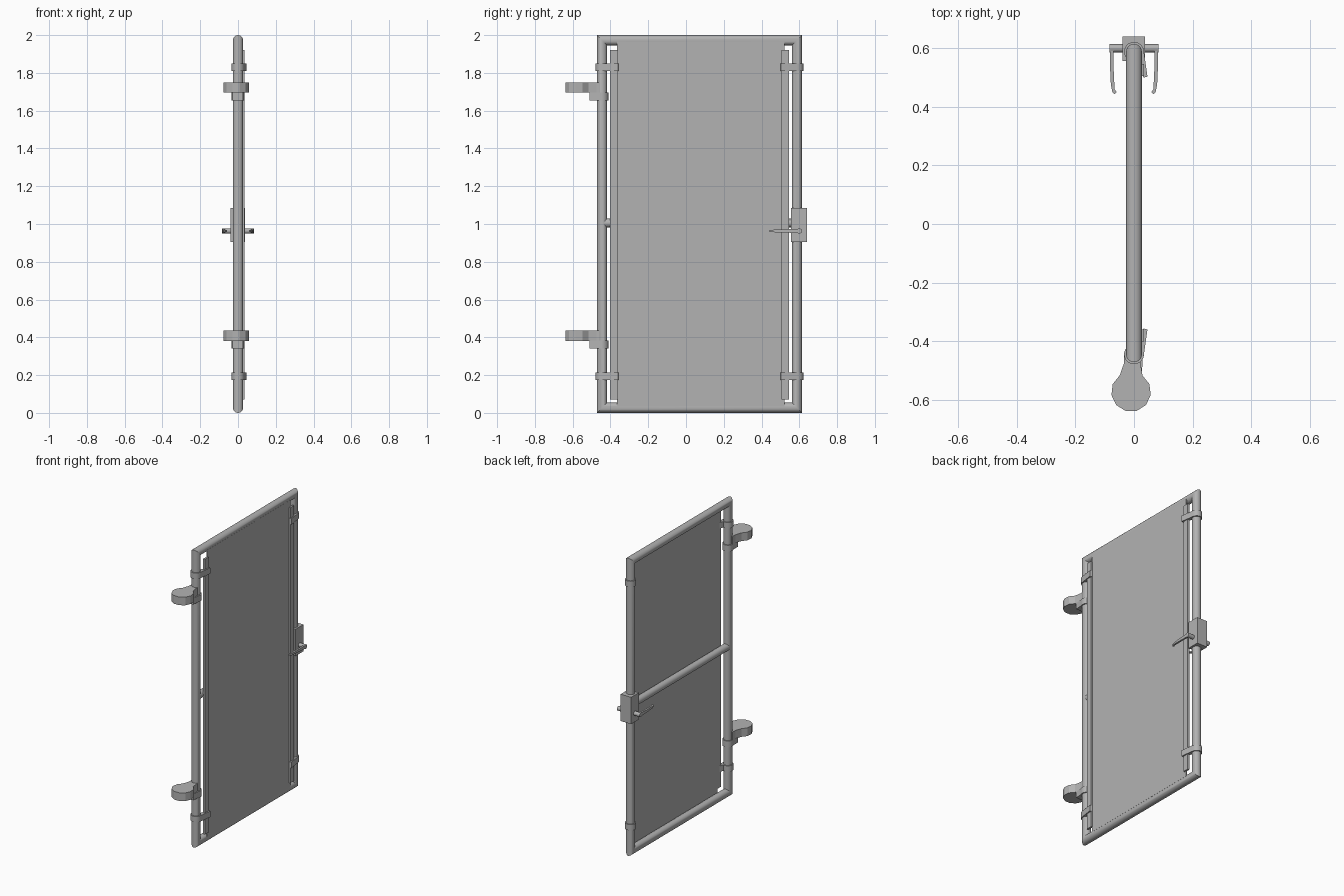
import bpy, bmesh, math
from math import cos, sin, radians, tau

if "Cube" in bpy.data.objects:
    bpy.data.objects.remove(bpy.data.objects["Cube"])

grey = bpy.data.materials.new("plain_grey")
grey.use_nodes = True
COLOUR = (0.45, 0.45, 0.45, 1)
grey.diffuse_color = COLOUR
grey.node_tree.nodes["Principled BSDF"].inputs["Base Color"].default_value = COLOUR

RADIUS = 0.027
HINGE_Y, LATCH_Y = -0.445, 0.588
TOP = 2 - RADIUS


def finish(name, bm, smooth=True):
    bmesh.ops.recalc_face_normals(bm, faces=bm.faces)
    mesh = bpy.data.meshes.new(name)
    bm.to_mesh(mesh)
    bm.free()
    mesh.materials.append(grey)
    obj = bpy.data.objects.new(name, mesh)
    bpy.context.collection.objects.link(obj)
    if smooth:
        bpy.ops.object.select_all(action="DESELECT")
        obj.select_set(True)
        bpy.context.view_layer.objects.active = obj
        bpy.ops.object.shade_smooth_by_angle(angle=radians(35))
    return obj


def loft(name, rings, closed=False, smooth=True):
    """Skin a list of equal point rings, capping the ends unless closed."""
    bm = bmesh.new()
    loops = [[bm.verts.new(p) for p in ring] for ring in rings]
    n = len(loops[0])
    pairs = list(zip(loops, loops[1:]))
    if closed:
        pairs.append((loops[-1], loops[0]))
    else:
        bm.faces.new(loops[0])
        bm.faces.new(loops[-1])
    for a, b in pairs:
        for i in range(n):
            j = (i + 1) % n
            bm.faces.new((a[i], a[j], b[j], b[i]))
    return finish(name, bm, smooth)


def prism(name, outline, z0, z1, smooth=True):
    return loft(name, [[(x, y, z) for x, y in outline] for z in (z0, z1)], smooth=smooth)


def box(name, x, y, z):
    outline = [(x[0], y[0]), (x[1], y[0]), (x[1], y[1]), (x[0], y[1])]
    return prism(name, outline, *z, smooth=False)


def arc(cx, cy, r, start, end, n, side=1):
    angles = [radians(start + (end - start) * i / n) for i in range(n + 1)]
    return [(cx + r * cos(a), cy + side * r * sin(a)) for a in angles]


# Mitred tubular frame
corners = [(HINGE_Y, RADIUS, -1, -1), (LATCH_Y, RADIUS, 1, -1),
           (LATCH_Y, TOP, 1, 1), (HINGE_Y, TOP, -1, 1)]
circle = [(RADIUS * cos(tau * i / 20), RADIUS * sin(tau * i / 20)) for i in range(20)]
loft("tube_frame", [[(b, y + sy * a, z + sz * a) for a, b in circle]
                    for y, z, sy, sz in corners], closed=True)

# Middle rail
loft("middle_rail", [[(a * 0.9, y, 1.005 + b * 0.9) for a, b in circle]
                     for y in (HINGE_Y, LATCH_Y)])

# Sheet, with narrower raised hems at both sides
box("sheet", (0.021, 0.0265), (-0.365, 0.522), (0.035, 1.965))
for label, y in (("hinge_side", (-0.402, -0.36)), ("latch_side", (0.505, 0.546))):
    box(label + "_hem", (0.022, 0.035), y, (0.07, 1.92))

# Straps that hold the hems to the posts
for label, post, side in (("hinge_side", HINGE_Y, 1), ("latch_side", LATCH_Y, -1)):
    outline = arc(0, post, 0.034, 0, -290, 14, side)
    outline += [(0.032, post + side * 0.088), (0.046, post + side * 0.085)]
    for level, z in (("lower", 0.195), ("upper", 1.83)):
        prism(f"{level}_{label}_strap", outline, z - 0.02, z + 0.02)

# Hinges: rounded lug with a neck, on a collar around the post
lug = arc(-0.01, -0.573, 0.068, 55, -235, 9)
lug = [(0.022, HINGE_Y), (0.022, -0.475)] + lug + [(-0.034, -0.475), (-0.034, HINGE_Y)]
collar = arc(0, HINGE_Y, 0.034, -30, 210, 12)
collar += [(-0.029, -0.512), (0.027, -0.512)]
for level, z in (("lower", 0.34), ("upper", 1.655)):
    prism(level + "_hinge_collar", collar, z, z + 0.042)
    prism(level + "_hinge_lug", lug, z + 0.04, z + 0.095, smooth=False)

# Lock case, spindle and a lever on each side
box("lock_case", (-0.04, 0.038), (0.557, 0.64), (0.905, 1.085))
loft("handle_spindle", [[(x, 0.6 + a * 0.52, 0.963 + b * 0.52) for a, b in circle]
                        for x in (-0.084, 0.084)])
# Each station: distance from centre, y, half height
stations = [(0.077, 0.605, 0.012), (0.076, 0.54, 0.009), (0.073, 0.475, 0.007),
            (0.07, 0.455, 0.006), (0.063, 0.447, 0.006)]
for label, side in (("left", 1), ("right", -1)):
    rings = []
    for i, (x, y, h) in enumerate(stations):
        dx, dy = (0.006, 0) if i < 3 else (0.004, -0.004)
        rings.append([(side * (x + s * dx), y + s * dy, 0.963 + t * h)
                      for s, t in ((-1, -1), (1, -1), (1, 1), (-1, 1))])
    loft(label + "_lever", rings)
